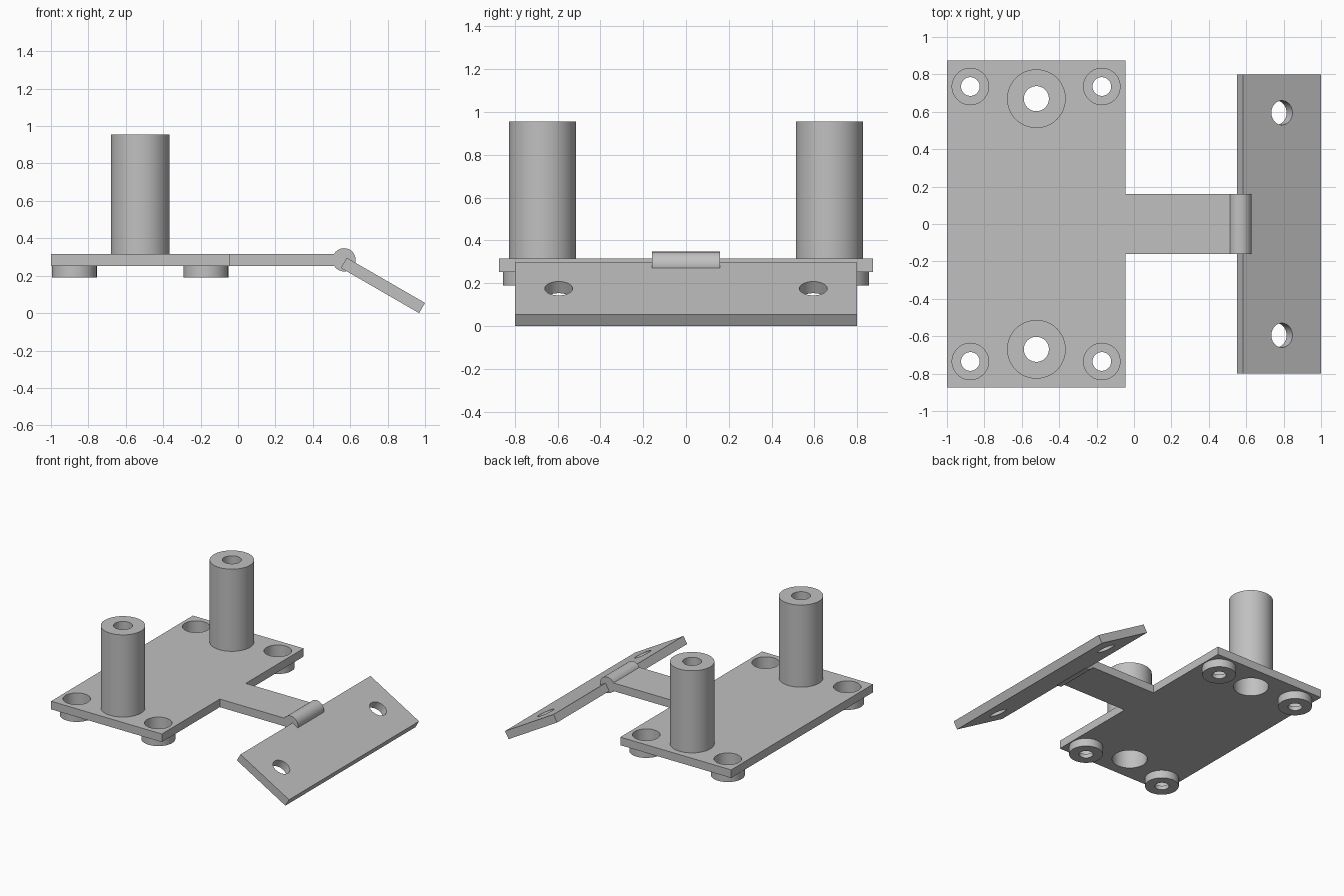
import bpy
import bmesh
from math import cos, sin, pi, radians

cube = bpy.data.objects.get("Cube")
if cube:
    bpy.data.objects.remove(cube, do_unlink=True)

SEGMENTS = 48
BOTTOM, TOP = 0.252, 0.315      # main plate faces
THICK = TOP - BOTTOM

steel = bpy.data.materials.new("grey steel")
steel.use_nodes = True
grey = (0.53, 0.53, 0.53, 1)
steel.diffuse_color = grey
steel.node_tree.nodes["Principled BSDF"].inputs["Base Color"].default_value = grey


def finish(obj):
    obj.data.materials.clear()
    obj.data.materials.append(steel)
    bpy.ops.object.select_all(action='DESELECT')
    obj.select_set(True)
    bpy.context.view_layer.objects.active = obj
    bpy.ops.object.shade_smooth_by_angle(angle=radians(30))
    return obj


def sheet(name, outline, holes):
    """Flat sheet of metal with round holes given as (x, y, radius)."""
    curve = bpy.data.curves.new(name, 'CURVE')
    curve.dimensions, curve.fill_mode = '2D', 'BOTH'
    curve.extrude = THICK / 2
    loops = [outline]
    for x, y, r in holes:
        angles = [2 * pi * i / SEGMENTS for i in range(SEGMENTS)]
        loops.append([(x + r * cos(a), y + r * sin(a)) for a in angles])
    for loop in loops:
        spline = curve.splines.new('POLY')
        spline.points.add(len(loop) - 1)
        for point, (x, y) in zip(spline.points, loop):
            point.co = (x, y, 0, 1)
        spline.use_cyclic_u = True
    obj = bpy.data.objects.new(name, curve)
    bpy.context.collection.objects.link(obj)
    bpy.ops.object.select_all(action='DESELECT')
    obj.select_set(True)
    bpy.context.view_layer.objects.active = obj
    bpy.ops.object.convert(target='MESH')
    obj = bpy.context.view_layer.objects.active
    bm = bmesh.new()
    bm.from_mesh(obj.data)
    bmesh.ops.remove_doubles(bm, verts=bm.verts, dist=0.0001)
    bmesh.ops.recalc_face_normals(bm, faces=bm.faces)
    bm.to_mesh(obj.data)
    bm.free()
    return finish(obj)


def lathe(name, profile, x, y):
    """Ring made by turning a closed (radius, height) profile."""
    bm = bmesh.new()
    rings = []
    for i in range(SEGMENTS):
        a = 2 * pi * i / SEGMENTS
        rings.append([bm.verts.new((r * cos(a), r * sin(a), z)) for r, z in profile])
    for i, ring in enumerate(rings):
        following = rings[(i + 1) % SEGMENTS]
        for j in range(len(profile)):
            k = (j + 1) % len(profile)
            bm.faces.new((ring[j], following[j], following[k], ring[k]))
    bmesh.ops.recalc_face_normals(bm, faces=bm.faces)
    mesh = bpy.data.meshes.new(name)
    bm.to_mesh(mesh)
    bm.free()
    obj = bpy.data.objects.new(name, mesh)
    obj.location = (x, y, 0)
    bpy.context.collection.objects.link(obj)
    return finish(obj)


# Base plate with its hinge arm
posts = [(-0.522, side * 0.67) for side in (-1, 1)]
feet = [(x, side * 0.735) for x in (-0.875, -0.172) for side in (-1, 1)]
half = [(-1, -0.873), (-0.045, -0.873), (-0.045, -0.16), (0.567, -0.16)]
outline = half + [(x, -y) for x, y in reversed(half)]
holes = [(x, y, 0.125) for x, y in posts] + [(x, y, 0.0975) for x, y in feet]
base = sheet("base_plate", outline, holes)
base.location.z = (BOTTOM + TOP) / 2

# Tall hollow posts, counterbored from below
post_profile = [(0.157, TOP), (0.157, 0.955), (0.067, 0.955),
                (0.067, 0.86), (0.125, 0.86), (0.125, TOP)]
for x, y in posts:
    lathe("post_" + ("front" if y < 0 else "back"), post_profile, x, y)

# Short cup feet, recessed from above
foot_profile = [(0.12, 0.19), (0.12, BOTTOM), (0.0975, BOTTOM),
                (0.0975, 0.222), (0.05, 0.222), (0.05, 0.19)]
for x, y in feet:
    name = "foot_" + ("front" if y < 0 else "back") + ("_right" if x < -0.5 else "_left")
    lathe(name, foot_profile, x, y)

# Hinge barrel
bpy.ops.mesh.primitive_cylinder_add(vertices=SEGMENTS, radius=0.062, depth=0.32,
                                    location=(0.567, 0, 0.285), rotation=(pi / 2, 0, 0))
barrel = bpy.context.object
barrel.name = "hinge_barrel"
finish(barrel)

# Tilted hinge leaf
w, d = 0.2415, 0.8
leaf = sheet("hinge_leaf", [(-w, -d), (w, -d), (w, d), (-w, d)],
             [(0, side * 0.595, 0.065) for side in (-1, 1)])
leaf.location = (0.775, 0, 0.148)
leaf.rotation_euler.y = radians(30)
